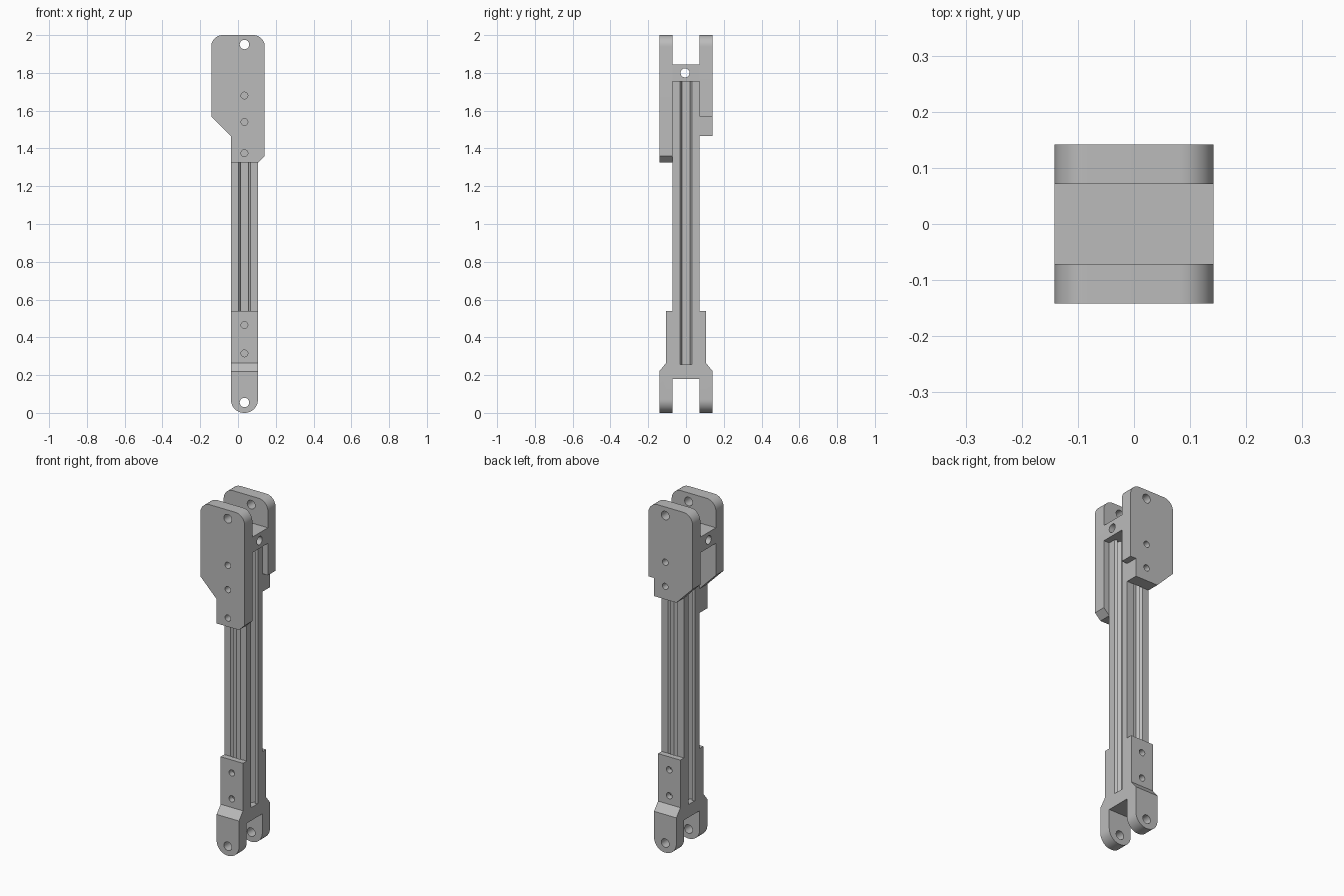
import bpy, bmesh
from math import sin, cos, pi, radians
from mathutils import Vector

if "Cube" in bpy.data.objects:
    bpy.data.objects.remove(bpy.data.objects["Cube"], do_unlink=True)

grey = bpy.data.materials.new("plain_grey")
grey.use_nodes = True
grey.diffuse_color = (0.5, 0.5, 0.5, 1)
grey.node_tree.nodes["Principled BSDF"].inputs["Base Color"].default_value = (0.5, 0.5, 0.5, 1)

OUT, IN = 0.1415, 0.0715      # outer and inner half widths
CX = 0.034                    # centre line of the bar
L, R = CX - IN, CX + IN       # bar sides
AXES = {"x": lambda u, v, w: (w, u, v),
        "y": lambda u, v, w: (u, w, v),
        "z": lambda u, v, w: (u, v, w)}


def outline(points):
    """Expand (u, v) and right-angled rounded (u, v, radius) corners."""
    result = []
    for i, p in enumerate(points):
        here = Vector(p[:2])
        if len(p) == 2:
            result.append(here)
            continue
        a = (Vector(points[i - 1][:2]) - here).normalized()
        b = (Vector(points[(i + 1) % len(points)][:2]) - here).normalized()
        r = p[2]
        for k in range(13):
            t = k * pi / 24
            result.append(here + r * (a + b) - r * (b * cos(t) + a * sin(t)))
    return result


def circle(u, v, r):
    return [Vector((u + r * cos(k * pi / 16), v + r * sin(k * pi / 16))) for k in range(32)]


def slab(name, points, holes, axis, low, high):
    """Extrude an outline with round holes along an axis."""
    bm = bmesh.new()
    place = AXES[axis]
    for loop in [outline(points)] + [circle(*h) for h in holes]:
        vs = [bm.verts.new(place(p.x, p.y, low)) for p in loop]
        for i, v in enumerate(vs):
            bm.edges.new((vs[i - 1], v))
    bmesh.ops.triangle_fill(bm, edges=bm.edges[:], use_beauty=True)
    made = bmesh.ops.extrude_face_region(bm, geom=bm.faces[:], use_keep_orig=True)
    moved = [g for g in made["geom"] if isinstance(g, bmesh.types.BMVert)]
    bmesh.ops.translate(bm, verts=moved, vec=place(0, 0, high - low))
    bmesh.ops.recalc_face_normals(bm, faces=bm.faces[:])
    mesh = bpy.data.meshes.new(name)
    bm.to_mesh(mesh)
    bm.free()
    mesh.materials.append(grey)
    obj = bpy.data.objects.new(name, mesh)
    bpy.context.collection.objects.link(obj)
    return obj


# Slotted bar with a T-shaped groove on each side
half = [(-IN, IN), (-0.031, IN), (-0.021, 0.059), (-0.04, 0.059), (-0.04, 0.051), (-0.021, 0.033)]
side = half + [(-x, y) for x, y in reversed(half[1:])]
section = []
for turn in range(4):
    section += [(x + CX, y) for x, y in side]
    side = [(y, -x) for x, y in side]
slotted_bar = slab("slotted_bar", section, [], "z", 0.255, 1.755)

# Upper bracket: two cheeks and a drilled bridge
pin = (CX, 1.95, 0.025)
screws = [(CX, z, 0.018) for z in (1.68, 1.54, 1.375)]
top = [(OUT, 2, 0.06), (-OUT, 2, 0.06), (-OUT, 1.57), (L, 1.465)]
front_cheek = slab("front_cheek", top + [(L, 1.325), (R, 1.325), (OUT, 1.36)],
                   [pin] + screws, "y", -OUT, -IN)
back_cheek = slab("back_cheek", top + [(R, 1.465), (R, 1.57), (OUT, 1.57)],
                  [pin] + screws[:2], "y", IN, OUT)
bridge = slab("bridge", [(-IN, 1.755), (IN, 1.755), (IN, 1.845), (-IN, 1.845)],
              [(-0.005, 1.8, 0.024)], "x", -OUT, OUT)

# Lower fork: side profile trimmed by the rounded, drilled front outline
right = [(IN, 0.18), (IN, 0), (OUT, 0), (OUT, 0.22), (0.105, 0.265),
         (0.105, 0.54), (IN, 0.54), (IN, 0.255)]
fork = slab("lower_fork", right + [(-y, z) for y, z in reversed(right)], [], "x", L, R)
trim = slab("fork_trim", [(L, 0, 0.07), (R, 0, 0.07), (R, 0.6), (L, 0.6)],
            [(CX, 0.055, 0.025), (CX, 0.315, 0.018), (CX, 0.465, 0.018)], "y", -0.2, 0.2)
trim.hide_render = True
cut = fork.modifiers.new("trim", "BOOLEAN")
cut.operation = "INTERSECT"
cut.solver = "EXACT"
cut.object = trim
bpy.context.view_layer.objects.active = fork
bpy.ops.object.modifier_apply(modifier=cut.name)
bpy.data.objects.remove(trim, do_unlink=True)

# Smooth the rounded corners and holes, keep the rest crisp
bpy.ops.object.select_all(action="DESELECT")
for obj in (slotted_bar, front_cheek, back_cheek, bridge, fork):
    obj.select_set(True)
bpy.ops.object.shade_smooth_by_angle(angle=radians(30))
